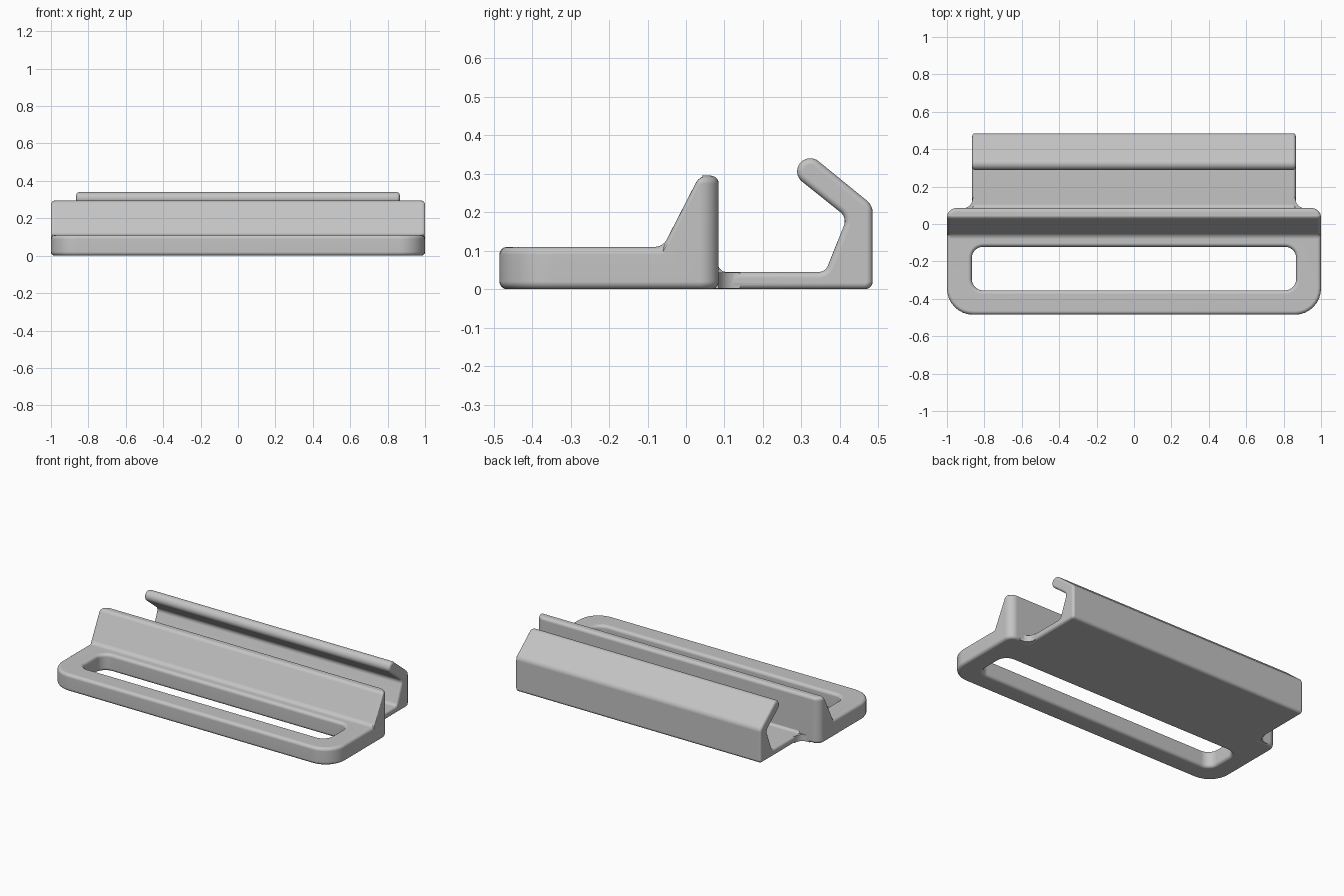
import bpy, bmesh, math
from mathutils import Vector

default = bpy.data.objects.get("Cube")
if default:
    bpy.data.objects.remove(default, do_unlink=True)

grey = bpy.data.materials.new("plain grey")
grey.use_nodes = True
GREY = (0.55, 0.55, 0.55, 1)
grey.diffuse_color = GREY
grey.node_tree.nodes["Principled BSDF"].inputs["Base Color"].default_value = GREY


def rounded(corners, steps=8):
    """Outline from (a, b, radius) corners, each replaced by an arc."""
    out = []
    for i, (a, b, r) in enumerate(corners):
        p = Vector((a, b))
        if r == 0:
            out.append(p)
            continue
        u = (Vector(corners[i - 1][:2]) - p).normalized()
        v = (Vector(corners[(i + 1) % len(corners)][:2]) - p).normalized()
        half = u.angle(v) / 2
        centre = p + (u + v).normalized() * (r / math.sin(half))
        start = p + u * (r / math.tan(half)) - centre
        end = p + v * (r / math.tan(half)) - centre
        sweep = math.pi - 2 * half
        for k in range(steps + 1):
            t = k / steps
            out.append(centre + (start * math.sin((1 - t) * sweep)
                                 + end * math.sin(t * sweep)) / math.sin(sweep))
    return out


def prism(name, corners, axis, lo, hi):
    """Extrude an outline along x (side profile) or z (plan)."""
    place = (lambda p, h: (h, p.x, p.y)) if axis == "x" else (lambda p, h: (p.x, p.y, h))
    bm = bmesh.new()
    outline = rounded(corners)
    face = bm.faces.new([bm.verts.new(place(p, lo)) for p in outline])
    new = bmesh.ops.extrude_face_region(bm, geom=[face])["geom"]
    shift = Vector((hi - lo, 0, 0) if axis == "x" else (0, 0, hi - lo))
    bmesh.ops.translate(bm, vec=shift, verts=[g for g in new if isinstance(g, bmesh.types.BMVert)])
    bmesh.ops.recalc_face_normals(bm, faces=bm.faces)
    mesh = bpy.data.meshes.new(name)
    bm.to_mesh(mesh)
    bm.free()
    mesh.materials.append(grey)
    ob = bpy.data.objects.new(name, mesh)
    bpy.context.collection.objects.link(ob)
    return ob


def apply(ob, mod):
    bpy.context.view_layer.objects.active = ob
    bpy.ops.object.modifier_apply(modifier=mod.name)


def combine(ob, other, operation):
    mod = ob.modifiers.new("combine", "BOOLEAN")
    mod.operation, mod.solver, mod.object = operation, "EXACT", other
    apply(ob, mod)
    bpy.data.objects.remove(other, do_unlink=True)


def round_edges(ob, width):
    bm = bmesh.new()
    bm.from_mesh(ob.data)
    bmesh.ops.remove_doubles(bm, verts=bm.verts, dist=0.0001)
    bmesh.ops.dissolve_limit(bm, angle_limit=math.radians(1), verts=bm.verts, edges=bm.edges)
    bm.to_mesh(ob.data)
    bm.free()
    mod = ob.modifiers.new("rounding", "BEVEL")
    mod.width, mod.segments = width, 4
    mod.limit_method, mod.angle_limit = "ANGLE", math.radians(30)
    mod.use_clamp_overlap = False
    apply(ob, mod)


# Strap frame with raised ridge: side profile trimmed to a rounded plan
body = prism("strap_buckle", [(-.6, -.1, 0), (-.6, .11, 0), (-.06, .11, 0),
                              (.035, .295, 0), (.2, .295, 0), (.2, -.1, 0)], "x", -1.1, 1.1)
plan = prism("plan", [(-1, -.485, .14), (1, -.485, .14),
                      (1, .085, .05), (-1, .085, .05)], "z", 0, .5)
combine(body, plan, "INTERSECT")

# Strap slot
slot = prism("slot", [(-.867, -.355, .06), (.867, -.355, .06),
                      (.867, -.122, .06), (-.867, -.122, .06)], "z", -.2, .4)
combine(body, slot, "DIFFERENCE")
round_edges(body, .02)

# Hooked clip behind the ridge
clip = prism("hooked_clip", [
    (.05, 0, 0), (.485, 0, .02), (.485, .218, .04),
    (.318, .354, .0335), (.275, .301, .0335),
    (.4187, .186, .03), (.362, .045, .025),
    (.083, .045, .022), (.083, .08, 0), (.05, .08, 0)], "x", -.865, .865)
round_edges(clip, .016)
combine(body, clip, "UNION")

# Curved webs where the clip floor meets the ridge
for side in (-1, 1):
    web = prism("floor_web", [(side * x, y, r) for x, y, r in (
        (.84, .07, 0), (.93, .07, 0), (.93, .084, 0),
        (.864, .084, .05), (.864, .14, 0), (.84, .14, 0))], "z", .002, .043)
    combine(body, web, "UNION")

# Smooth rounded edges, flat broad faces
bpy.ops.object.select_all(action="DESELECT")
body.select_set(True)
bpy.context.view_layer.objects.active = body
bpy.ops.object.shade_smooth_by_angle(angle=math.radians(30))
normals = body.modifiers.new("even_shading", "WEIGHTED_NORMAL")
normals.keep_sharp = True
